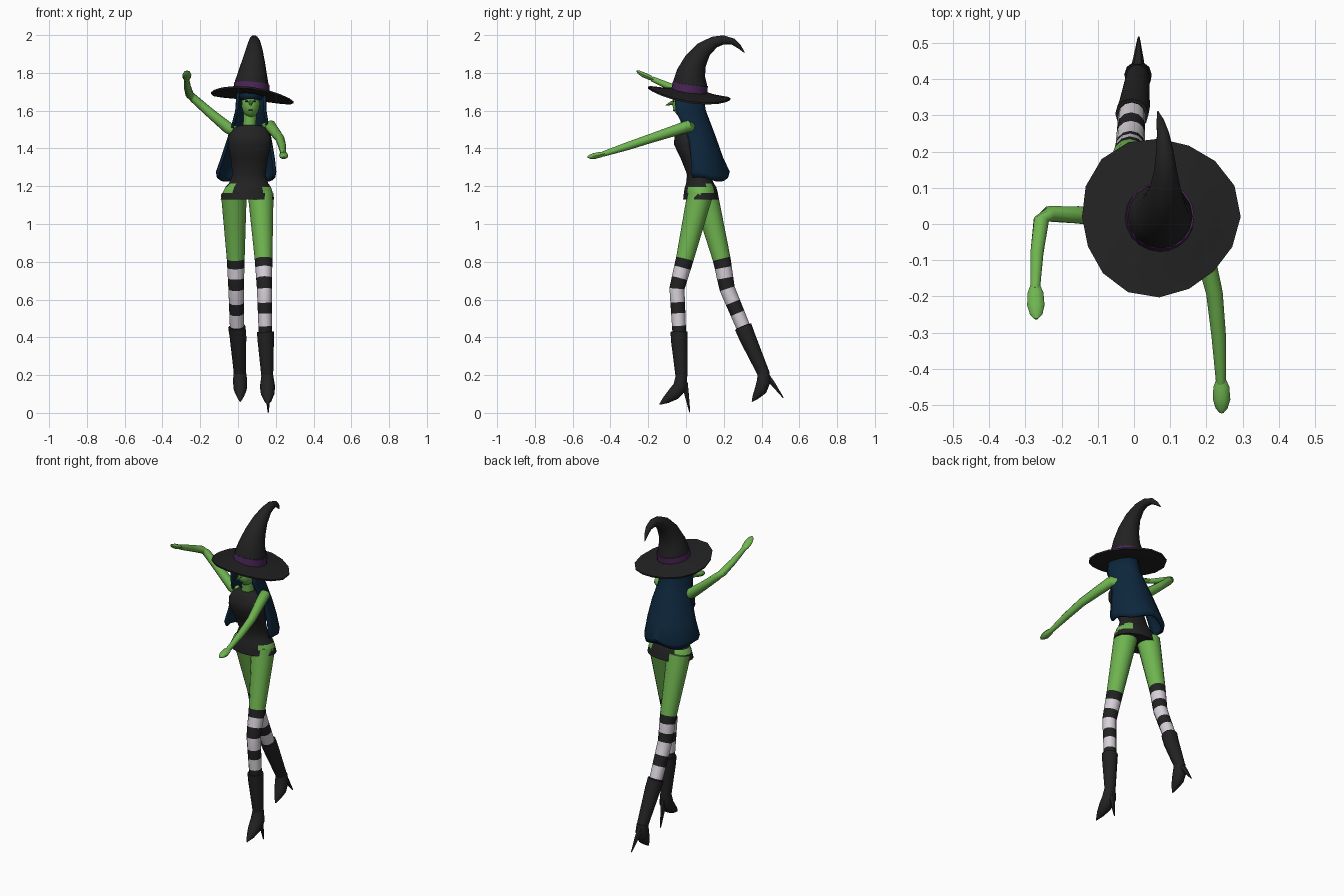
import bpy, bmesh, math
from mathutils import Vector


def material(name, col):
    m = bpy.data.materials.new(name)
    m.diffuse_color = (*col, 1)
    return m


GREEN = material("green skin", (0.16, 0.46, 0.08))
BLACK = material("black cloth", (0.016, 0.016, 0.016))
WHITE = material("white stripe", (0.68, 0.63, 0.69))
HAIR = material("dark blue hair", (0.004, 0.02, 0.046))
PURPLE = material("purple band", (0.065, 0.018, 0.09))
LIPS = material("dark green lips", (0.04, 0.14, 0.03))


def loft(name, rings, mats, rule=None, closed=True, caps=True):
    """Skin a list of point rings; rule(i, j) gives the material slot."""
    bm = bmesh.new()
    vs = [[bm.verts.new(p) for p in r] for r in rings]
    n = len(vs[0])
    for i in range(len(vs) - 1):
        for j in range(n if closed else n - 1):
            k = (j + 1) % n
            f = bm.faces.new((vs[i][j], vs[i][k], vs[i + 1][k], vs[i + 1][j]))
            f.material_index = rule(i, j) if rule else 0
    if caps and closed:
        bm.faces.new(vs[0][::-1])
        bm.faces.new(vs[-1])
    bmesh.ops.recalc_face_normals(bm, faces=bm.faces)
    me = bpy.data.meshes.new(name)
    bm.to_mesh(me)
    bm.free()
    for m in mats:
        me.materials.append(m)
    ob = bpy.data.objects.new(name, me)
    bpy.context.collection.objects.link(ob)
    return ob


def tube(name, path, mats, ref=(1, 0, 0), sides=12, flat=1.0, rule=None):
    """Round tube through (x, y, z, radius) points."""
    pts = [Vector(p[:3]) for p in path]
    rings = []
    for i, p in enumerate(pts):
        t = (pts[min(i + 1, len(pts) - 1)] - pts[max(i - 1, 0)]).normalized()
        u = Vector(ref)
        u = (u - t * u.dot(t)).normalized()
        v = t.cross(u) * flat
        rings.append([p + path[i][3] * (u * math.cos(a) + v * math.sin(a))
                      for a in (2 * math.pi * k / sides for k in range(sides))])
    return loft(name, rings, mats, rule)


def ellipsoid(name, c, s, mat, seg=16):
    bpy.ops.mesh.primitive_uv_sphere_add(segments=seg, ring_count=seg // 2 + 2, location=c)
    ob = bpy.context.object
    ob.name = name
    ob.scale = s
    ob.data.materials.append(mat)
    return ob


def sample(keys, z):
    """Point on a descending polyline at height z."""
    for a, b in zip(keys, keys[1:]):
        if a[2] >= z >= b[2]:
            t = (a[2] - z) / (a[2] - b[2])
            return tuple(p + (q - p) * t for p, q in zip(a, b))
    return keys[-1]


# legs: thigh, striped stocking, boot shaft, foot and spike heel
def leg(side, keys, boot, foot, heel):
    zs = [1.16, 1.0, 0.815, 0.768, 0.713, 0.657, 0.585, 0.527, 0.46, 0.40]
    slots = [0, 0, 1, 2, 1, 2, 1, 2, 1]
    tube(side + "_leg", [sample(keys, z) for z in zs], [GREEN, BLACK, WHITE],
         rule=lambda i, j: slots[i])
    tube(side + "_boot_shaft", boot, [BLACK])
    tube(side + "_boot_foot", foot, [BLACK], sides=10)
    tube(side + "_boot_heel", heel, [BLACK], sides=6)


leg("front",
    [(.12, .075, 1.16, .068), (.135, -.005, .82, .047), (.14, -.048, .66, .04),
     (.145, -.036, .43, .036), (.146, -.035, .38, .034)],
    [(.145, -.037, .43, .045), (.147, -.036, .38, .043), (.155, -.024, .19, .031)],
    [(.155, -.024, .20, .031), (.156, -.03, .14, .04), (.157, -.065, .10, .036),
     (.158, -.105, .07, .022), (.158, -.14, .045, .003)],
    [(.156, -.01, .16, .022), (.158, .003, .10, .014), (.16, .02, .003, .003)])
leg("rear",
    [(-.022, .10, 1.16, .068), (-.012, .19, .81, .047), (-.01, .217, .66, .041),
     (-.006, .305, .45, .037), (-.003, .33, .39, .034)],
    [(-.006, .303, .455, .046), (0, .325, .40, .044), (.01, .41, .21, .032)],
    [(.01, .41, .22, .032), (.011, .412, .17, .038), (.012, .395, .12, .034),
     (.012, .37, .088, .02), (.012, .35, .06, .003)],
    [(.01, .42, .20, .022), (.012, .46, .155, .014), (.013, .515, .08, .003)])

# torso: sleeveless top with ragged hip cut-outs showing skin
N = 24
body = [(.065, .005, 1.525, .045, .032), (.063, .002, 1.508, .09, .044),
        (.06, -.002, 1.46, .114, .06), (.06, 0, 1.42, .115, .064),
        (.06, .028, 1.35, .1, .058), (.058, .066, 1.26, .088, .06),
        (.056, .074, 1.215, .105, .074), (.054, .077, 1.195, .122, .084),
        (.052, .078, 1.165, .134, .09), (.05, .08, 1.13, .143, .096)]
ANG = [2 * math.pi * (k + .5) / N for k in range(N)]


def hip_cutout(i, j):
    c = abs(math.cos(2 * math.pi * (j + 1) / N))
    return 1 if (i == 7 and c > .7) or (i == 6 and .6 < c < .9 and j % 12 < 6) else 0


loft("top", [[(x + a * math.cos(t), y + b * math.sin(t), z) for t in ANG]
             for x, y, z, a, b in body], [BLACK, GREEN], hip_cutout)

# arms and hands
tube("raised_arm", [(-.015, .015, 1.49, .028), (-.05, .017, 1.507, .031),
                    (-.15, .025, 1.59, .025), (-.235, .028, 1.665, .022),
                    (-.256, .01, 1.685, .022), (-.268, -.08, 1.725, .019),
                    (-.273, -.18, 1.768, .014)], [GREEN], ref=(0, 0, 1), sides=10)
tube("raised_hand", [(-.273, -.165, 1.762, .012), (-.272, -.19, 1.774, .022),
                     (-.271, -.225, 1.79, .024), (-.27, -.25, 1.803, .017),
                     (-.27, -.262, 1.81, .005)], [GREEN], sides=10, flat=.6)
tube("lowered_arm", [(.14, .03, 1.51, .026), (.172, .012, 1.518, .032),
                     (.195, -.08, 1.488, .028), (.222, -.19, 1.452, .024),
                     (.234, -.31, 1.412, .021), (.24, -.44, 1.37, .014)],
     [GREEN], ref=(0, 0, 1), sides=10)
tube("lowered_hand", [(.24, -.425, 1.374, .012), (.241, -.45, 1.368, .022),
                      (.242, -.485, 1.36, .024), (.242, -.51, 1.356, .016),
                      (.242, -.522, 1.354, .005)], [GREEN], sides=10, flat=.7)

# neck, head and face
tube("neck", [(.06, .01, 1.50, .038), (.062, .005, 1.54, .034), (.065, 0, 1.61, .035)], [GREEN])
HC, HS = (.067, -.012, 1.637), (.049, .06, .073)
ellipsoid("head", HC, HS, GREEN)
tube("nose", [(.067, -.06, 1.645, .013), (.067, -.082, 1.638, .009),
              (.067, -.108, 1.628, .002)], [GREEN], sides=8)


def face_plate(name, dx, z, w, h, mat):
    k = 1 - (dx / HS[0]) ** 2 - ((z - HC[2]) / HS[2]) ** 2
    ellipsoid(name, (HC[0] + dx, HC[1] - HS[1] * math.sqrt(k), z), (w, .0045, h), mat, 8)


for s, label in ((-1, "right"), (1, "left")):
    face_plate(label + "_eye", s * .02, 1.65, .009, .004, BLACK)
face_plate("mouth", 0, 1.602, .013, .004, LIPS)

# hair: cap under the hat and a long open sheet down the back
ellipsoid("hair_cap", (.068, 0, 1.684), (.066, .08, .047), HAIR)
sheet = [(.07, -.035, 1.70, .078, .125), (.068, -.028, 1.60, .083, .133),
         (.064, .01, 1.52, .1, .126), (.06, .04, 1.45, .118, .122),
         (.052, .055, 1.35, .143, .142), (.043, .062, 1.265, .16, .17),
         (.043, .068, 1.235, .155, .155)]
hair = loft("long_hair", [[(x + a * math.cos(t), y + b * math.sin(t),
                            z + (.012 * math.cos(4 * t) if z < 1.3 else 0))
                           for t in (math.radians(-12 + 204 * k / 16) for k in range(17))]
                          for x, y, z, a, b in sheet], [HAIR], closed=False)
mod = hair.modifiers.new("thickness", "SOLIDIFY")
mod.thickness = .014
mod.offset = -1


# hat: tilted drooping brim, purple band, curled cone
def brim_ring(r, dz):
    pts = []
    for k in range(16):
        t = 2 * math.pi * k / 16
        rr = r * (1 + .03 * math.sin(3 * t + 1))
        x, y = rr * math.cos(t), rr * math.sin(t)
        droop = .022 * (r / .22) ** 2 * math.cos(t) ** 2
        pts.append((.07 + x, .02 + y, 1.692 + dz - .11 * x - .14 * y - droop))
    return pts


loft("hat_brim", [brim_ring(.07, -.014), brim_ring(.15, -.016), brim_ring(.217, -.007),
                  brim_ring(.219, .003), brim_ring(.15, .006), brim_ring(.09, .016)], [BLACK])
tube("hat_cone", [(.07, .02, 1.69, .094), (.072, .021, 1.75, .089), (.077, .027, 1.80, .076),
                  (.082, .052, 1.865, .06), (.086, .095, 1.925, .044),
                  (.087, .15, 1.963, .031), (.085, .20, 1.975, .024),
                  (.08, .25, 1.965, .017), (.073, .283, 1.938, .011),
                  (.066, .31, 1.907, .002)], [BLACK], sides=16)
tube("hat_band", [(.07, .017, 1.698, .096), (.073, .023, 1.742, .0935)], [PURPLE], sides=20)

# smooth shading with crisp edges
bpy.ops.object.select_all(action="SELECT")
bpy.context.view_layer.objects.active = hair
bpy.ops.object.shade_smooth_by_angle(angle=math.radians(40))
